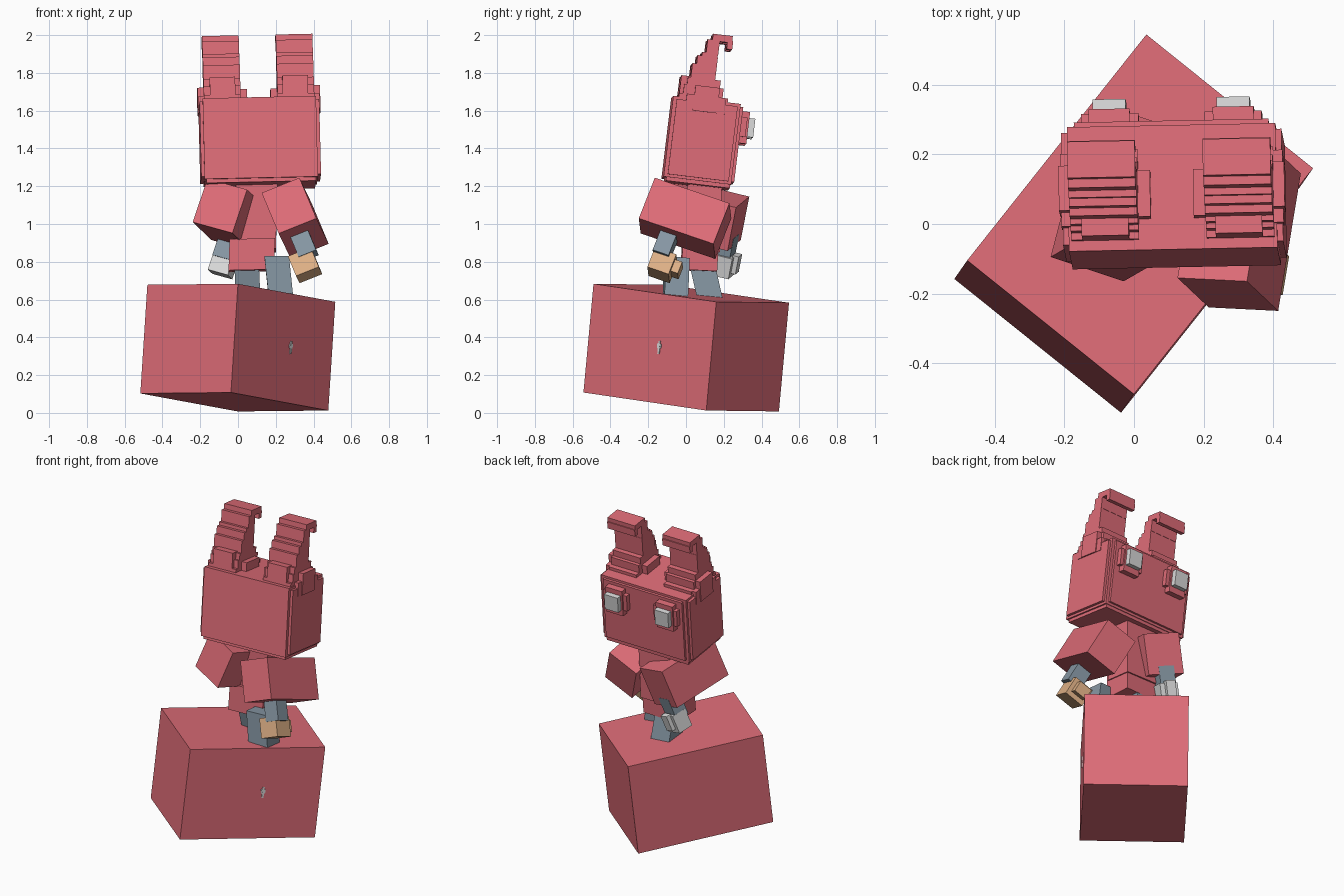
import bpy, bmesh
from mathutils import Vector


def material(name, rgb):
    m = bpy.data.materials.new(name)
    m.diffuse_color = (*rgb, 1)
    return m


RED = material("coral red", (0.73, 0.15, 0.185))
GREY = material("light grey", (0.70, 0.70, 0.70))
BLUE = material("slate blue", (0.24, 0.31, 0.37))
TAN = material("tan", (0.74, 0.44, 0.24))


def block(name, corner, u, v, w, mat):
    """Box from one corner and three edge vectors."""
    p, u, v, w = map(Vector, (corner, u, v, w))
    bm = bmesh.new()
    bmesh.ops.create_cube(bm, size=1)
    for vert in bm.verts:
        c = vert.co + Vector((0.5, 0.5, 0.5))
        vert.co = p + u * c.x + v * c.y + w * c.z
    bmesh.ops.recalc_face_normals(bm, faces=bm.faces)
    me = bpy.data.meshes.new(name)
    bm.to_mesh(me)
    bm.free()
    me.materials.append(mat)
    ob = bpy.data.objects.new(name, me)
    bpy.context.collection.objects.link(ob)


def framed(name, origin, axes, lo, hi, mat):
    """Box given by low and high corners in a tilted frame."""
    a = [Vector(x).normalized() for x in axes]
    start = Vector(origin) + sum((a[i] * lo[i] for i in range(3)), Vector())
    edges = [a[i] * (hi[i] - lo[i]) for i in range(3)]
    block(name, start, *edges, mat)


# Tilted chest with a small keyhole plate
CHEST = ((0.78, -0.626, 0.008), (0.617, 0.778, -0.114), (0.064, 0.092, 0.993))
CORNER = (-0.517, -0.158, 0.103)
framed("chest", CORNER, CHEST, (0, 0, 0), (0.615, 0.835, 0.579), RED)
framed("keyhole", CORNER, CHEST, (0.61, 0.475, 0.26), (0.62, 0.487, 0.33), GREY)
framed("keyhole_round", CORNER, CHEST, (0.61, 0.468, 0.29), (0.619, 0.494, 0.315), GREY)

# Legs
block("right_leg", (0.165, -0.125, 0.59), (0.13, 0.01, 0), (0, 0.125, -0.01),
      (-0.025, 0.01, 0.24), BLUE)
block("left_leg", (-0.01, 0.065, 0.58), (0.13, 0, 0), (0, 0.135, 0),
      (-0.01, -0.05, 0.22), BLUE)

# Torso and skirt
block("torso", (-0.02, 0.0, 0.87), (0.22, 0, 0), (0, 0.18, -0.02), (0.01, 0.01, 0.36), RED)
block("skirt", (-0.05, -0.03, 0.755), (0.24, 0.005, 0.005), (0, 0.19, -0.01),
      (0.005, 0.01, 0.165), RED)

# Sleeves
R_A, R_B, R_C = (0.065, 0.395, -0.135), (0.09, -0.085, -0.215), (-0.2, 0.01, -0.08)
L_A, L_B, L_C = (0.10, 0.385, -0.095), (-0.078, -0.045, -0.23), (0.21, -0.07, -0.058)
block("right_sleeve", (0.325, -0.165, 1.245), R_A, R_B, R_C, RED)
block("left_sleeve", (-0.162, -0.05, 1.24), L_A, L_B, L_C, RED)

# Forearms, hands and thumbs
framed("right_forearm", (0.345, -0.105, 0.90), (R_A, R_B, R_C),
       (-0.045, -0.08, -0.05), (0.045, 0.08, 0.05), BLUE)
framed("right_hand", (0.355, -0.125, 0.782), (R_A, R_B, R_C),
       (-0.06, -0.06, -0.065), (0.06, 0.06, 0.065), TAN)
framed("right_thumb", (0.355, -0.125, 0.782), (R_A, R_B, R_C),
       (0.05, -0.04, -0.04), (0.10, 0.03, 0.045), TAN)
framed("left_forearm", (-0.06, 0.21, 0.87), (L_A, L_B, L_C),
       (-0.045, -0.08, -0.05), (0.045, 0.06, 0.05), BLUE)
framed("left_hand", (-0.08, 0.205, 0.785), (L_A, L_B, L_C),
       (-0.05, -0.06, -0.055), (0.05, 0.055, 0.06), GREY)
framed("left_thumb", (-0.08, 0.205, 0.785), (L_A, L_B, L_C),
       (0.04, -0.07, -0.03), (0.075, 0.03, 0.03), GREY)

# Head frame, leaning back
HEAD = ((1, 0.02, 0.022), (-0.018, 0.993, -0.12), (-0.025, 0.12, 0.992))
CENTRE = (0.115, 0.08, 1.437)


def head_box(name, lo, hi, mat=RED):
    framed(name, CENTRE, HEAD, lo, hi, mat)


head_box("head", (-0.3, -0.18, -0.215), (0.3, 0.18, 0.215))
head_box("head_side_panels", (-0.317, -0.16, -0.2), (0.317, 0.165, 0.2))
head_box("head_back_panel", (-0.28, 0.1, -0.2), (0.28, 0.195, 0.2))
head_box("head_base", (-0.29, -0.165, -0.235), (0.29, 0.175, -0.2))

# Stepped horn layers: y start, y end, z start, z end
LAYERS = [(-0.15, 0.11, 0.20, 0.235), (-0.13, 0.08, 0.22, 0.285),
          (-0.115, 0.06, 0.28, 0.325), (-0.10, 0.03, 0.32, 0.40),
          (-0.078, 0.03, 0.40, 0.445), (-0.055, 0.028, 0.44, 0.465),
          (-0.035, 0.03, 0.46, 0.535), (-0.01, 0.095, 0.53, 0.567),
          (0.07, 0.10, 0.495, 0.54)]

for side, s in (("left", -1), ("right", 1)):
    def pair_box(name, x0, x1, y0, y1, z0, z1, mat=RED):
        a, b = sorted((s * x0, s * x1))
        head_box(side + "_" + name, (a, y0, z0), (b, y1, z1), mat)

    for i, layer in enumerate(LAYERS):
        pair_box("horn_step_%d" % (i + 1), 0.0975, 0.2925, *layer)
    pair_box("horn_front", 0.125, 0.26, -0.15, -0.08, 0.20, 0.33)
    pair_box("horn_inner_bar", 0.062, 0.10, -0.09, 0.045, 0.20, 0.27)
    pair_box("horn_outer_bar", 0.285, 0.325, -0.07, 0.06, 0.15, 0.285)
    pair_box("horn_outer_trim", 0.28, 0.32, -0.11, 0.10, 0.15, 0.235)
    # Eye with a stepped socket
    pair_box("eye_socket_wide", 0.095, 0.26, 0.18, 0.225, 0.045, 0.15)
    pair_box("eye_socket_tall", 0.12, 0.238, 0.18, 0.235, 0.01, 0.18)
    pair_box("eye", 0.131, 0.226, 0.22, 0.267, 0.048, 0.148, GREY)
